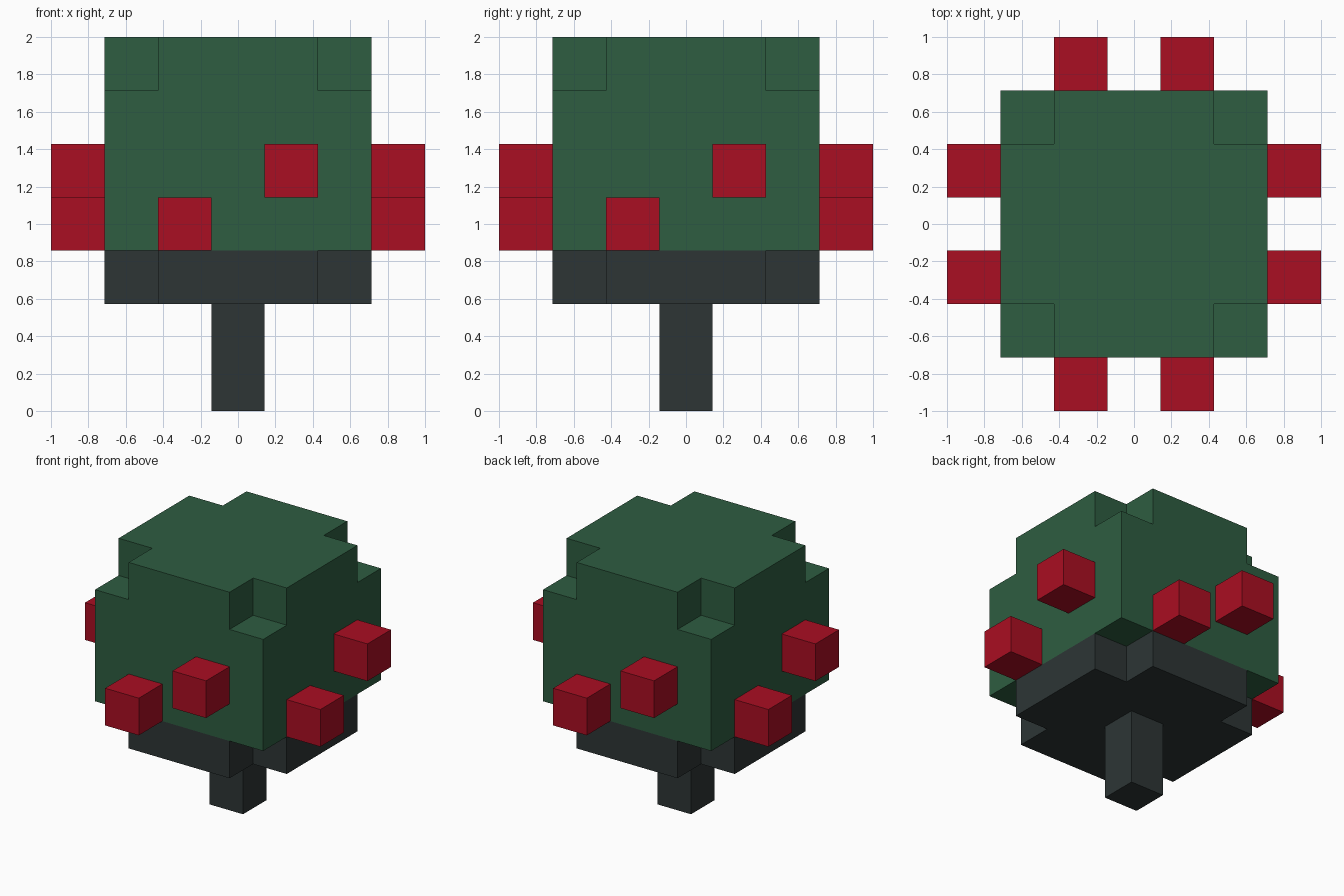
import bpy
import bmesh
import math
from mathutils import Vector

if "Cube" in bpy.data.objects:
    bpy.data.objects.remove(bpy.data.objects["Cube"])

U = 2 / 7  # edge length of one block


def srgb(hex_code):
    vals = [int(hex_code[i:i + 2], 16) / 255 for i in (0, 2, 4)]
    return [v / 12.92 if v <= 0.04045 else ((v + 0.055) / 1.055) ** 2.4 for v in vals] + [1]


def material(name, hex_code):
    mat = bpy.data.materials.new(name)
    mat.diffuse_color = srgb(hex_code)
    mat.use_nodes = True
    mat.node_tree.nodes["Principled BSDF"].inputs["Base Color"].default_value = mat.diffuse_color
    return mat


def block_part(name, cells, mat):
    """Join grid blocks into one closed shell, with flat regions merged."""
    cells = set(cells)
    bm = bmesh.new()
    for cell in cells:
        centre = Vector(cell) + Vector((0, 0, 0.5))
        for axis in range(3):
            for sign in (-1, 1):
                n = Vector((0, 0, 0))
                n[axis] = sign
                if tuple(int(c + d) for c, d in zip(cell, n)) in cells:
                    continue
                a = Vector((0, 0, 0))
                a[(axis + 1) % 3] = 0.5
                b = n.cross(a)
                mid = centre + n * 0.5
                corners = (mid - a - b, mid + a - b, mid + a + b, mid - a + b)
                bm.faces.new([bm.verts.new(c * U) for c in corners])
    bmesh.ops.remove_doubles(bm, verts=bm.verts[:], dist=0.001)
    bmesh.ops.dissolve_limit(bm, angle_limit=math.radians(1),
                             verts=bm.verts[:], edges=bm.edges[:])
    bmesh.ops.recalc_face_normals(bm, faces=bm.faces[:])
    mesh = bpy.data.meshes.new(name)
    bm.to_mesh(mesh)
    bm.free()
    mesh.materials.append(mat)
    obj = bpy.data.objects.new(name, mesh)
    bpy.context.collection.objects.link(obj)
    return obj


def layer(z, notched):
    """A 5 x 5 layer of blocks, optionally without its four corners."""
    return [(x, y, z) for x in range(-2, 3) for y in range(-2, 3)
            if not (notched and abs(x) == 2 and abs(y) == 2)]


green = material("leaf green", "2E5D41")
dark = material("dark bark", "2D3535")
red = material("fruit red", "AA0E22")

# Trunk and the dark underside of the crown
block_part("trunk", [(0, 0, 0), (0, 0, 1)], dark)
block_part("crown_base", layer(2, True), dark)

# Leafy crown: three full layers and a notched top
block_part("leaves", layer(3, False) + layer(4, False) + layer(5, False) + layer(6, True), green)

# Two fruits per side, a low one and a high one, turned around the trunk
for side in ("front", "right", "back", "left"):
    turns = ("front", "right", "back", "left").index(side)
    for label, x, z in (("low", -1, 3), ("high", 1, 4)):
        px, py = x, -3
        for _ in range(turns):
            px, py = -py, px
        block_part(f"fruit_{side}_{label}", [(px, py, z)], red)
